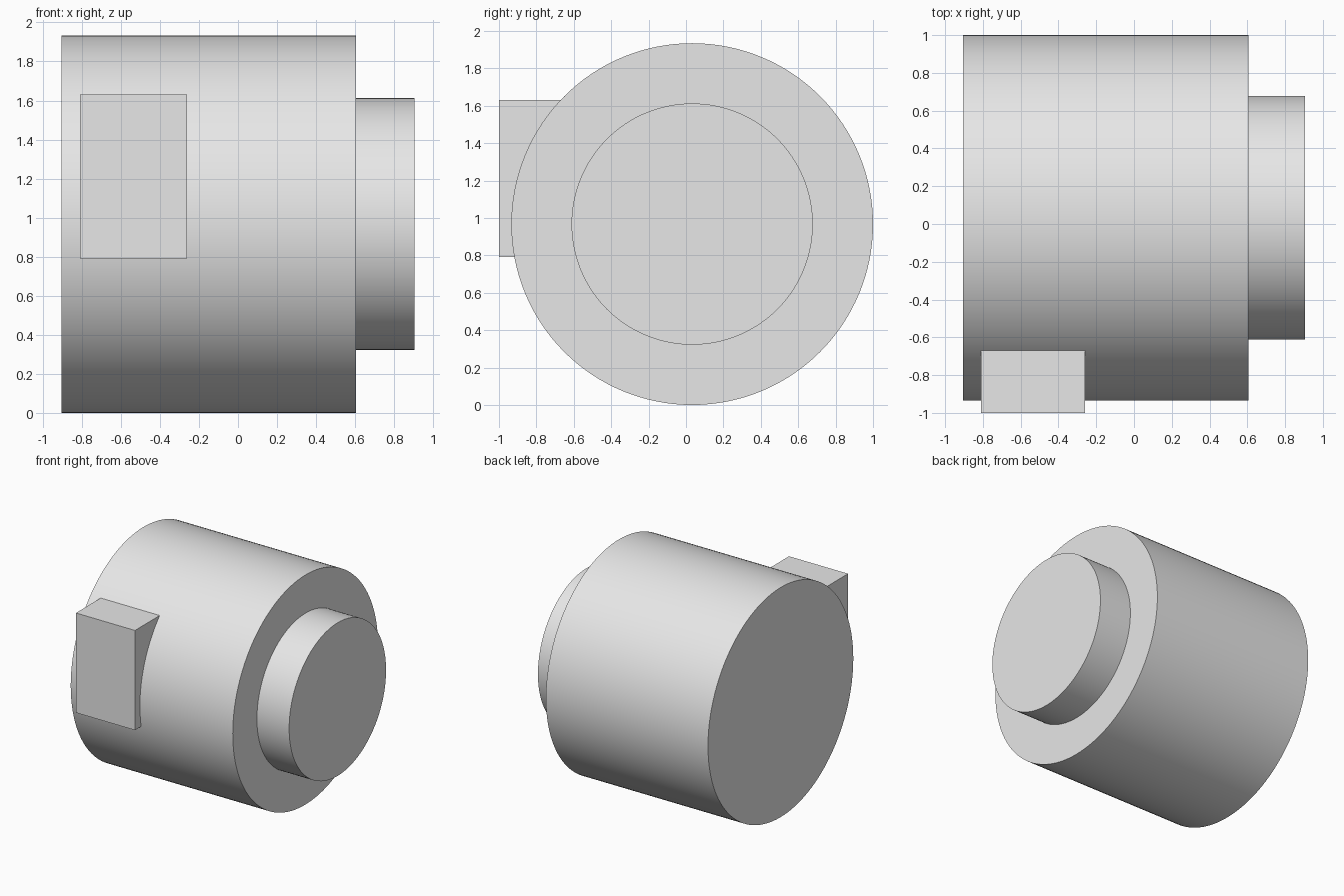
import bpy
import math

cube = bpy.data.objects.get("Cube")
if cube:
    bpy.data.objects.remove(cube, do_unlink=True)

grey = bpy.data.materials.new("light_grey")
grey.use_nodes = True
colour = (0.8, 0.8, 0.8, 1.0)
grey.diffuse_color = colour
grey.node_tree.nodes["Principled BSDF"].inputs["Base Color"].default_value = colour

AXIS_Y, AXIS_Z = 0.033, 0.967


def drum(name, radius, x0, x1):
    """Smooth cylinder lying along x on the shared axis."""
    bpy.ops.mesh.primitive_cylinder_add(
        vertices=128, radius=radius, depth=x1 - x0,
        location=((x0 + x1) / 2, AXIS_Y, AXIS_Z),
        rotation=(0, math.pi / 2, 0))
    obj = bpy.context.object
    obj.name = name
    obj.data.materials.append(grey)
    bpy.ops.object.shade_smooth_by_angle(angle=math.radians(30))


def block(name, low, high):
    """Box between two opposite corners."""
    bpy.ops.mesh.primitive_cube_add(
        size=1, location=[(a + b) / 2 for a, b in zip(low, high)])
    obj = bpy.context.object
    obj.name = name
    obj.scale = [b - a for a, b in zip(low, high)]
    bpy.ops.object.transform_apply(location=False, rotation=False, scale=True)
    obj.data.materials.append(grey)


# Main housing, end boss and the terminal box on its front side
drum("main_body", 0.967, -0.905, 0.605)
drum("end_boss", 0.645, 0.605, 0.905)
block("side_box", (-0.81, -1.0, 0.79), (-0.26, -0.6, 1.63))
